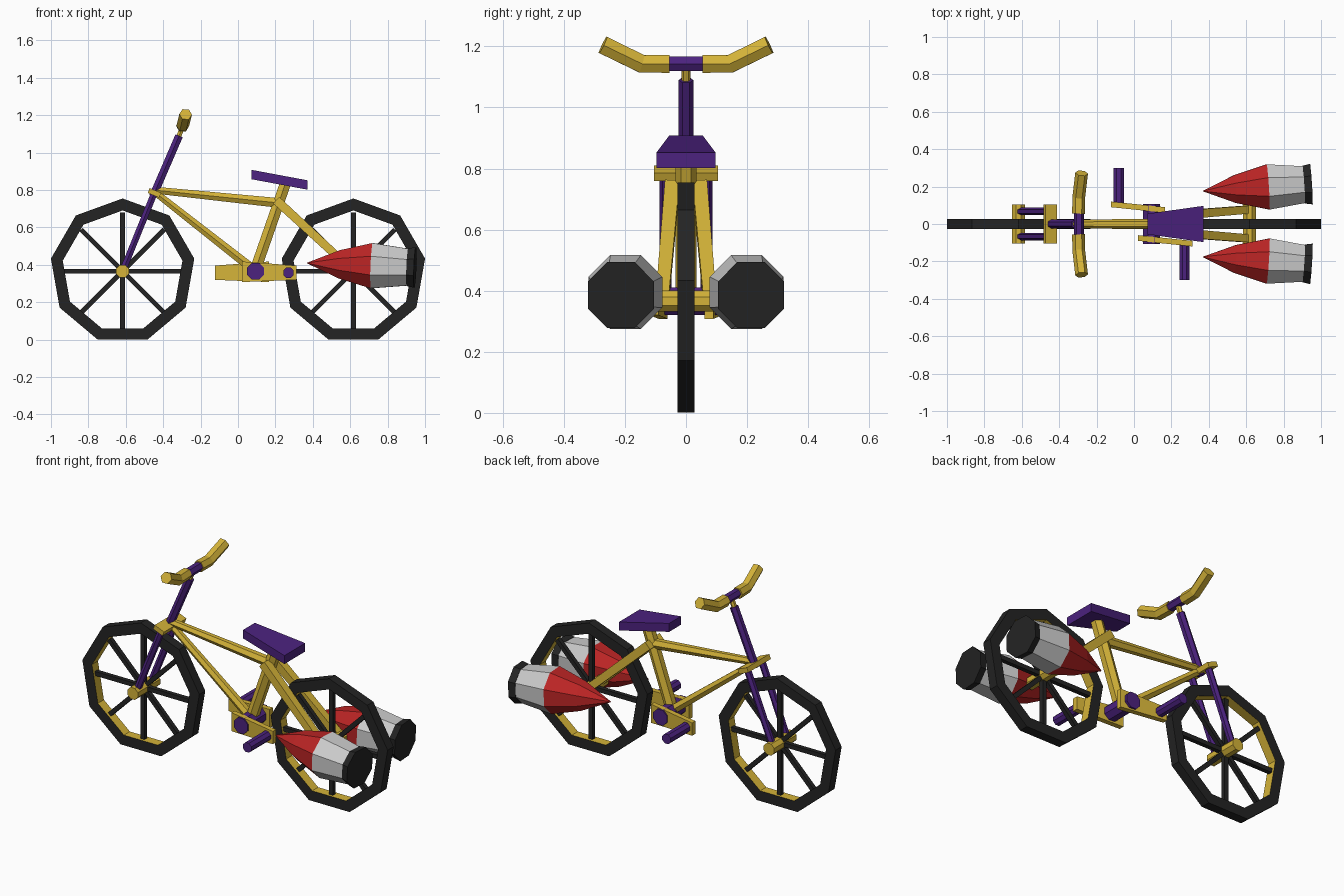
import bpy, bmesh, math
from mathutils import Vector as V

if "Cube" in bpy.data.objects:
    bpy.data.objects.remove(bpy.data.objects["Cube"])


def mat(name, rgb):
    m = bpy.data.materials.new(name)
    m.diffuse_color = (*rgb, 1)
    m.use_nodes = True
    m.node_tree.nodes["Principled BSDF"].inputs["Base Color"].default_value = m.diffuse_color
    return m


YELLOW = mat("golden yellow", (0.66, 0.45, 0.04))
PURPLE = mat("deep purple", (0.072, 0.016, 0.21))
BLACK = mat("black", (0.017, 0.017, 0.017))
RED = mat("red", (0.50, 0.018, 0.018))
GREY = mat("light grey", (0.60, 0.60, 0.60))


def loft(name, rings, mats, bands=None, closed=False):
    """Skin a list of equal rings; bands gives the material index per band."""
    bm = bmesh.new()
    loops = [[bm.verts.new(p) for p in r] for r in rings]
    n, count = len(rings[0]), len(rings)
    for k in range(count if closed else count - 1):
        a, b = loops[k], loops[(k + 1) % count]
        for i in range(n):
            j = (i + 1) % n
            f = bm.faces.new((a[i], a[j], b[j], b[i]))
            f.material_index = bands[k] if bands else 0
    if not closed:
        bm.faces.new(loops[0]).material_index = bands[0] if bands else 0
        bm.faces.new(loops[-1]).material_index = bands[-1] if bands else 0
    bmesh.ops.recalc_face_normals(bm, faces=bm.faces)
    me = bpy.data.meshes.new(name)
    bm.to_mesh(me)
    bm.free()
    for m in mats:
        me.materials.append(m)
    ob = bpy.data.objects.new(name, me)
    bpy.context.collection.objects.link(ob)
    return ob


def tube(name, pts, radii, mats, sides=6, phase=0.0, bands=None):
    """Faceted tube along points, one radius per point."""
    pts = [V(p) for p in pts]
    if not isinstance(radii, (list, tuple)):
        radii = [radii] * len(pts)
    axis = (pts[-1] - pts[0]).normalized()
    ref = V((1, 0, 0)) if abs(axis.y) > 0.8 else V((0, 1, 0))
    rings = []
    for i, (p, r) in enumerate(zip(pts, radii)):
        d = (pts[min(i + 1, len(pts) - 1)] - pts[max(i - 1, 0)]).normalized()
        u = (ref - d * ref.dot(d)).normalized()
        v = d.cross(u)
        angs = [phase + math.tau * k / sides for k in range(sides)]
        rings.append([p + (u * math.cos(a) + v * math.sin(a)) * r for a in angs])
    return loft(name, rings, mats, bands)


def rect(x, y0, y1, z0, z1):
    return [(x, y0, z0), (x, y1, z0), (x, y1, z1), (x, y0, z1)]


# Wheels: nine-sided tyre with yellow inner faces, spokes and hub
WZ = 0.366
for label, cx in (("front", -0.617), ("rear", 0.617)):
    def ring(r, y):
        return [(cx + r * math.cos(math.radians(90 + 40 * k)), y,
                 WZ + r * math.sin(math.radians(90 + 40 * k))) for k in range(9)]
    loft(label + "_tyre", [ring(0.389, -0.028), ring(0.389, 0.028),
                           ring(0.325, 0.028), ring(0.325, -0.028)],
         [BLACK, YELLOW], [0, 0, 1, 0], closed=True)
    for k in range(4):
        a = math.pi * k / 4
        d = V((math.cos(a), 0, math.sin(a))) * 0.315
        c = V((cx, 0, WZ))
        tube(f"{label}_spoke_{k + 1}", [c - d, c + d], 0.018, [BLACK], 4, math.pi / 4)
    tube(label + "_hub", [(cx, -0.105, WZ), (cx, 0.105, WZ)], 0.037, [YELLOW], 8, math.pi / 8)

# Fork, crown and steering column share one slanted line
foot, top = V((-0.617, 0, 0.366)), V((-0.315, 0, 1.09))
d = (top - foot).normalized()
crown = V((-0.447, 0, 0.785))
for s in (-1, 1):
    off = V((0, s * 0.067, 0))
    tube(f"fork_leg_{s}", [foot + off, crown + off], 0.02, [PURPLE])
tube("steering_column", [crown - d * 0.02, top], 0.024, [PURPLE])
side = V((d.z, 0, -d.x))
loft("fork_crown", [[crown + V((0, y, 0)) + side * a * 0.033 + d * b * 0.014
                     for a, b in ((-1, -1), (1, -1), (1, 1), (-1, 1))]
                    for y in (-0.105, 0.105)], [YELLOW])

# Handlebar
tube("handlebar_stem", [top - d * 0.01, (-0.295, 0, 1.143)], 0.015, [YELLOW])
tube("handlebar_clamp", [(-0.295, -0.06, 1.143), (-0.295, 0.06, 1.143)], 0.027, [PURPLE])
for s in (-1, 1):
    tube(f"handlebar_grip_{s}", [(-0.297, s * 0.055, 1.143), (-0.295, s * 0.145, 1.143),
                                 (-0.280, s * 0.272, 1.205)], 0.034, [YELLOW])

# Frame tubes
tube("top_tube", [(-0.45, 0, 0.80), (0.23, 0, 0.73)], [0.021, 0.03], [YELLOW])
tube("down_tube", [(-0.44, 0, 0.785), (0.09, 0, 0.37)], [0.021, 0.028], [YELLOW])
tube("seat_tube", [(0.09, 0, 0.366), (0.255, 0, 0.84)], 0.034, [YELLOW])
for s in (-1, 1):
    tube(f"seat_stay_{s}", [(0.205, s * 0.045, 0.745), (0.617, s * 0.078, 0.366)],
         [0.034, 0.03], [YELLOW], 4, math.pi / 4)

# Tapered seat, narrow and raised at the front
loft("seat", [rect(0.072, -0.055, 0.055, 0.858, 0.908),
              rect(0.372, -0.097, 0.097, 0.802, 0.852)], [PURPLE])

# Crank axle, arms and pedals, arms pointing opposite ways
BX = 0.094
tube("crank_axle", [(BX, -0.108, WZ), (BX, 0.108, WZ)], 0.049, [PURPLE], 8, math.pi / 8)
for label, s in (("right", 1), ("left", -1)):
    inner, outer = sorted((-s * 0.06, -s * 0.09)), sorted((-s * 0.09, -s * 0.12))
    loft(label + "_crank_arm", [rect(BX - s * 0.072, *inner, 0.308, 0.418),
                                rect(BX + s * 0.218, *outer, 0.320, 0.396)], [YELLOW])
    px = BX + s * 0.176
    tube(label + "_pedal", [(px, -s * 0.09, 0.358), (px, -s * 0.30, 0.358)],
         0.03, [PURPLE], 8, math.pi / 8)

# Rockets: red nose, grey body, black flared nozzle
for s in (-1, 1):
    tip, tail = V((0.37, s * 0.176, 0.41)), V((0.947, s * 0.213, 0.386))
    ts = (0, 0.30, 0.60, 0.93, 0.93, 1.0)
    rs = (0.002, 0.082, 0.131, 0.107, 0.109, 0.117)
    tube(f"rocket_{s}", [tip.lerp(tail, t) for t in ts], rs, [RED, GREY, BLACK],
         8, math.pi / 8, [0, 0, 1, 2, 2])
